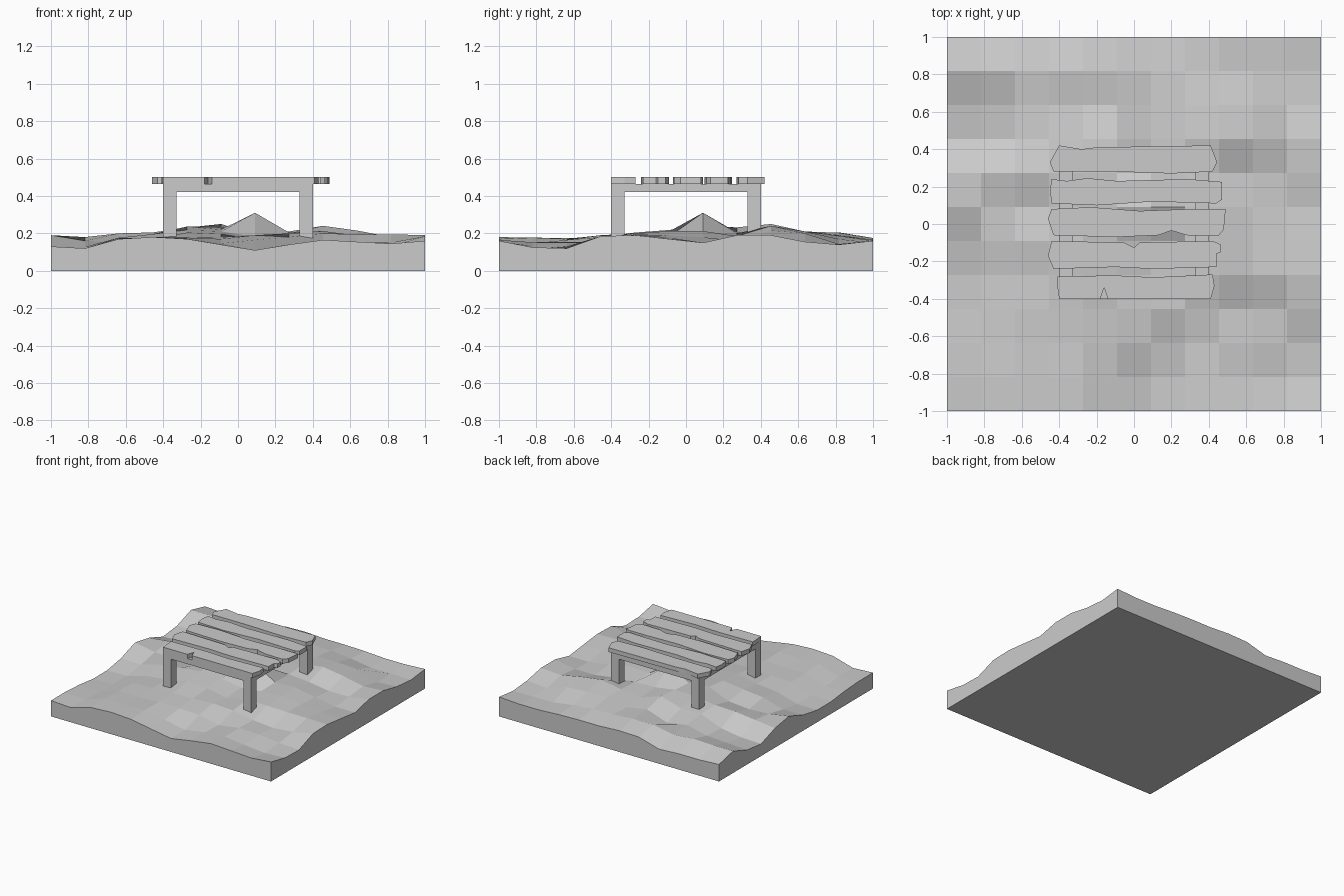
import bpy, bmesh, random
from mathutils import Vector

random.seed(4)
if "Cube" in bpy.data.objects:
    bpy.data.objects.remove(bpy.data.objects["Cube"], do_unlink=True)

grey = bpy.data.materials.new("plain_grey")
grey.use_nodes = True
grey.diffuse_color = (0.6, 0.6, 0.6, 1)
grey.node_tree.nodes["Principled BSDF"].inputs["Base Color"].default_value = grey.diffuse_color


def add_object(name, bm):
    bmesh.ops.recalc_face_normals(bm, faces=bm.faces[:])
    mesh = bpy.data.meshes.new(name)
    bm.to_mesh(mesh)
    bm.free()
    mesh.materials.append(grey)
    obj = bpy.data.objects.new(name, mesh)
    bpy.context.collection.objects.link(obj)
    return obj


def add_box(name, low, high):
    bm = bmesh.new()
    bmesh.ops.create_cube(bm, size=1)
    low, high = Vector(low), Vector(high)
    for v in bm.verts:
        v.co = (low + high) / 2 + v.co * (high - low)
    return add_object(name, bm)


def add_plank(name, outline, bottom, top):
    bm = bmesh.new()
    face = bm.faces.new([bm.verts.new((x, y, bottom)) for x, y in outline])
    extruded = bmesh.ops.extrude_face_region(bm, geom=[face])["geom"]
    for v in extruded:
        if isinstance(v, bmesh.types.BMVert):
            v.co.z = top
    return add_object(name, bm)


# Ground: rim heights on the four sides, blended inwards, with hills and hollows
CELLS = 11
front = (.13, .12, .17, .18, .17, .14, .11, .14, .165, .155, .145, .16)
back = (.14, .13, .13, .12, .17, .175, .165, .165, .16, .15, .15, .16)
left = (.16, .125, .12, .185, .19, .17, .15, .19, .19, .155, .14, .16)
right = (.13, .13, .12, .1, .1, .13, .19, .16, .1, .12, .18, .14)
features = {
    (6, 6): .31,
    # back hills
    (3, 8): .2, (3, 9): .18, (4, 8): .2, (4, 9): .15, (5, 8): .25, (5, 9): .21,
    (6, 8): .19, (6, 9): .18, (7, 8): .21, (7, 7): .2, (7, 9): .21,
    (8, 8): .24, (8, 9): .21, (9, 8): .215, (9, 9): .2, (10, 8): .18,
    (8, 7): .185, (9, 7): .16, (10, 7): .16,
    # right-hand ridges
    (1, 7): .18, (2, 7): .2, (3, 7): .205, (1, 6): .16, (2, 6): .15, (3, 6): .165,
    (1, 9): .13, (2, 9): .14, (1, 10): .18, (2, 10): .185, (3, 10): .17,
    # front hollows
    (7, 4): .2, (8, 4): .2, (9, 4): .195, (10, 4): .195,
    (3, 3): .17, (4, 3): .18, (5, 3): .18, (6, 3): .19, (7, 3): .18, (8, 3): .15,
    (9, 3): .135, (10, 3): .15, (4, 2): .175, (5, 2): .17, (6, 2): .165, (7, 2): .13,
    (8, 2): .155, (9, 2): .15, (10, 2): .13,
}


def ground_height(i, j):
    if (i, j) in features:
        return features[i, j]
    u, v = i / CELLS, j / CELLS
    sides = (1 - v) * front[i] + v * back[i] + (1 - u) * right[j] + u * left[j]
    corners = ((1 - u) * ((1 - v) * front[0] + v * back[0])
               + u * ((1 - v) * front[-1] + v * back[-1]))
    inner = 16 * u * v * (1 - u) * (1 - v)
    wobble = random.uniform(-.01, .01) if inner > 0 else 0
    return sides - corners + .045 * inner + wobble


bm = bmesh.new()
grid = [[bm.verts.new((2 * i / CELLS - 1, 2 * j / CELLS - 1, ground_height(i, j)))
         for j in range(CELLS + 1)] for i in range(CELLS + 1)]
for i in range(CELLS):
    for j in range(CELLS):
        bm.faces.new((grid[i][j], grid[i + 1][j], grid[i + 1][j + 1], grid[i][j + 1]))
rim = [e for e in bm.edges if e.is_boundary]
skirt = bmesh.ops.extrude_edge_only(bm, edges=rim)["geom"]
for v in skirt:
    if isinstance(v, bmesh.types.BMVert):
        v.co.z = 0
bmesh.ops.contextual_create(bm, geom=[e for e in bm.edges if e.is_boundary])
add_object("ground", bm)

# Legs, mirrored to the four corners
OUTER, INNER, LEG_TOP, RAIL_TOP, TABLE_TOP = .4, .33, .42, .465, .5
for sx, side in ((-1, "right"), (1, "left")):
    xs = sorted((sx * OUTER, sx * INNER))
    for sy, end in ((-1, "front"), (1, "back")):
        ys = sorted((sy * OUTER, sy * INNER))
        add_box(f"{end}_{side}_leg", (xs[0], ys[0], .14), (xs[1], ys[1], LEG_TOP))
    # Side rail under the plank ends
    add_box(f"{side}_rail", (xs[0], -OUTER, LEG_TOP), (xs[1], OUTER, RAIL_TOP))

# Rails along the front and the back
for sy, end in ((-1, "front"), (1, "back")):
    ys = sorted((sy * OUTER, sy * INNER))
    add_box(f"{end}_rail", (-INNER, ys[0], LEG_TOP), (INNER, ys[1], RAIL_TOP))

# Weathered planks, from back to front
planks = (
    ((-.45, .33), (-.4, .42), (-.28, .4), (-.2, .41), (.41, .42), (.445, .33),
     (.42, .28), (.2, .27), (-.1, .28), (-.43, .28)),
    ((-.44, .24), (-.36, .23), (-.25, .245), (-.09, .23), (.29, .24), (.47, .225),
     (.47, .13), (.44, .11), (.1, .12), (-.2, .1), (-.44, .11), (-.45, .18)),
    ((-.46, .03), (-.44, .08), (-.23, .09), (.03, .07), (.3, .08), (.49, .08),
     (.48, -.03), (.45, -.065), (.28, -.06), (.2, -.035), (.13, -.06), (-.1, -.07),
     (-.43, -.06)),
    ((-.44, -.09), (-.05, -.1), (0, -.125), (.03, -.1), (.42, -.09), (.465, -.11),
     (.465, -.15), (.44, -.16), (.44, -.23), (.1, -.24), (-.1, -.23), (-.43, -.24),
     (-.46, -.17)),
    ((-.41, -.28), (-.1, -.275), (.1, -.285), (.42, -.27), (.43, -.33), (.41, -.4),
     (-.14, -.4), (-.16, -.34), (-.18, -.4), (-.4, -.4), (-.41, -.33)),
)
for number, outline in enumerate(planks, 1):
    add_plank(f"plank_{number}", outline, RAIL_TOP, TABLE_TOP)
